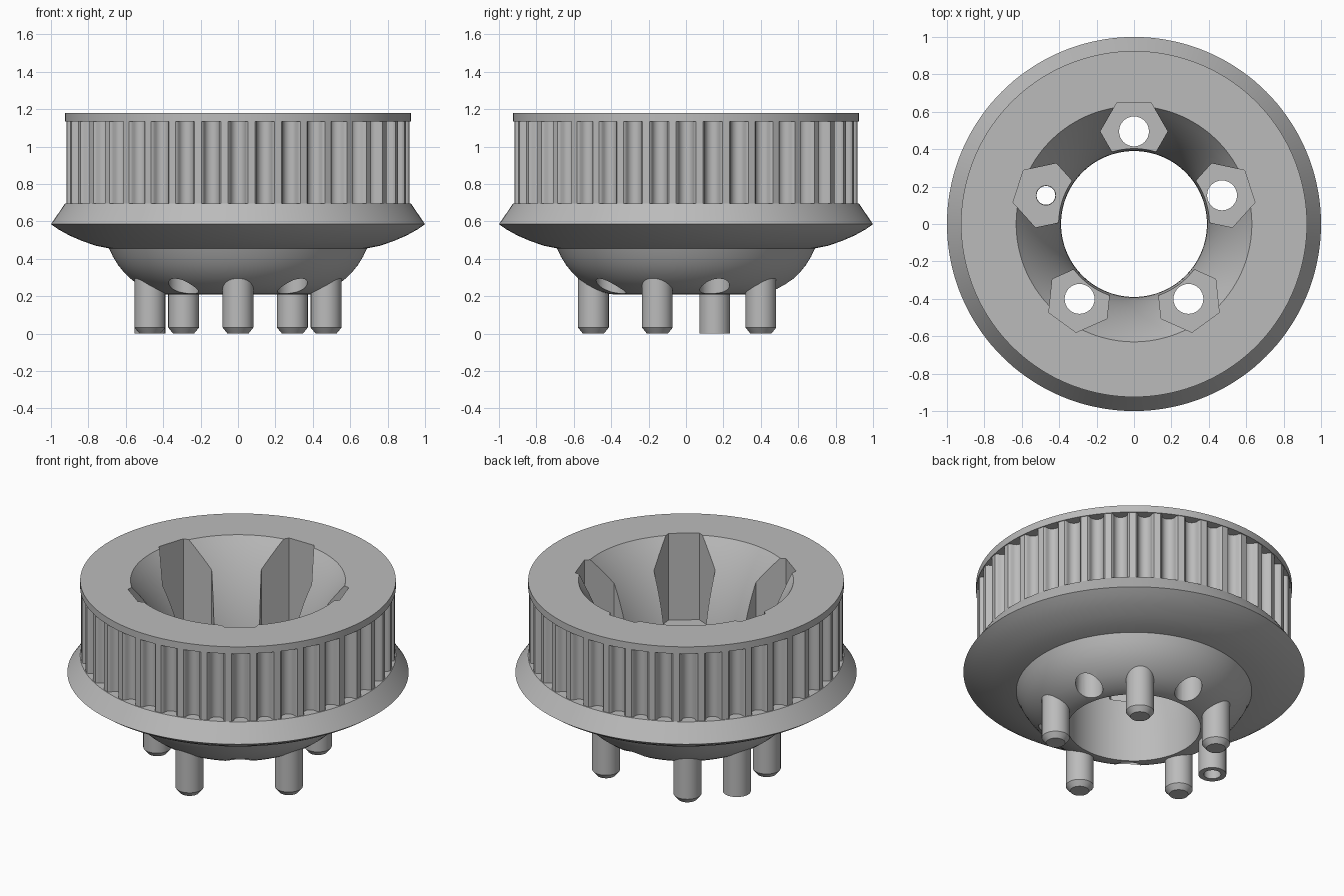
import bpy, bmesh
from math import sin, cos, pi, radians, sqrt, atan2, hypot
from mathutils import Vector

cube = bpy.data.objects.get("Cube")
if cube:
    bpy.data.objects.remove(cube, do_unlink=True)

grey = bpy.data.materials.new("plain grey")
grey.use_nodes = True
GREY = (0.5, 0.5, 0.5, 1.0)
grey.diffuse_color = GREY
for node in grey.node_tree.nodes:
    if node.type == 'BSDF_PRINCIPLED':
        node.inputs["Base Color"].default_value = GREY


def skin(bm, rings):
    """Join closed rings of points one to the next, and the last to the first."""
    loops = [[bm.verts.new(p) for p in ring] for ring in rings]
    count = len(loops[0])
    for i, a in enumerate(loops):
        b = loops[(i + 1) % len(loops)]
        for j in range(count):
            k = (j + 1) % count
            bm.faces.new((a[j], a[k], b[k], b[j]))


def lathe(bm, profile, centre=(0, 0), segments=32, start=0.0):
    """Revolve a closed (radius, height) profile about a vertical axis."""
    turns = [start + 2 * pi * s / segments for s in range(segments)]
    skin(bm, [[(centre[0] + r * cos(t), centre[1] + r * sin(t), z) for t in turns]
              for r, z in profile])


def finish(name, bm):
    bmesh.ops.remove_doubles(bm, verts=bm.verts, dist=1e-5)
    bmesh.ops.recalc_face_normals(bm, faces=bm.faces)
    mesh = bpy.data.meshes.new(name)
    bm.to_mesh(mesh)
    bm.free()
    mesh.materials.append(grey)
    obj = bpy.data.objects.new(name, mesh)
    bpy.context.collection.objects.link(obj)
    return obj


def activate(obj):
    bpy.ops.object.select_all(action='DESELECT')
    obj.select_set(True)
    bpy.context.view_layer.objects.active = obj


def smooth(obj):
    activate(obj)
    bpy.ops.object.shade_smooth_by_angle(angle=radians(32))


def bore_out(obj, cutter):
    cutter.hide_render = True
    activate(obj)
    mod = obj.modifiers.new("cut", 'BOOLEAN')
    mod.operation, mod.solver, mod.object = 'DIFFERENCE', 'EXACT', cutter
    bpy.ops.object.modifier_apply(modifier=mod.name)
    bpy.data.objects.remove(cutter, do_unlink=True)


TOP, BOTTOM, BORE, MOUTH = 1.18, 0.21, 0.39, 0.63
PITCH_R, PIN_R, TUBE_BORE = 0.495, 0.082, 0.05
FLOOR_Z, FLARE_Z = 0.62, 0.44


def spot(degrees):
    return PITCH_R * cos(radians(degrees)), PITCH_R * sin(radians(degrees))


hole_angles = [90 + 72 * i for i in range(5)]
pin_angles = [-90 + 72 * i for i in range(5)]
tube_angle = hole_angles[1]

# Hub: rim, belt seat, lower flange, rounded underside and flared bore
rise, spread = TOP - FLARE_Z, MOUTH - BORE
rho = (rise ** 2 + spread ** 2) / (2 * spread)
flare = []
for i in range(17):
    h = rise * i / 16
    flare.append((BORE + rho - sqrt(rho ** 2 - h ** 2), FLARE_Z + h))
profile = [(0.925, TOP), (0.925, 1.135), (0.85, 1.135), (0.85, 0.695), (0.925, 0.695),
           (1.0, 0.585), (0.96, 0.557), (0.9, 0.524), (0.83, 0.494), (0.76, 0.47), (0.69, 0.456),
           (0.668, 0.41), (0.64, 0.365), (0.61, 0.328), (0.575, 0.294), (0.535, 0.263),
           (0.495, 0.24), (0.45, 0.222), (0.41, 0.212), (BORE, BOTTOM)] + flare
bm = bmesh.new()
lathe(bm, profile, segments=144)
hub = finish("pulley_hub", bm)

# Hexagonal pockets opening into the flare
bm = bmesh.new()
for a in hole_angles:
    lathe(bm, [(0, FLOOR_Z), (0.18, FLOOR_Z), (0.18, 1.4), (0, 1.4)],
          spot(a), 6, radians(a + 90))
bore_out(hub, finish("pocket_cutter", bm))

# Round holes through the pocket floors
bm = bmesh.new()
for a in hole_angles:
    r = TUBE_BORE + 0.002 if a == tube_angle else 0.08
    lathe(bm, [(0, 0.1), (r, 0.1), (r, 0.7), (0, 0.7)], spot(a))
bore_out(hub, finish("hole_cutter", bm))
smooth(hub)

# Toothed belt ring with rounded grooves
TEETH = 40
groove = [(-0.053, 0.918), (-0.046, 0.912)]
groove += [(-0.041 * cos(pi * i / 8), 0.904 - 0.041 * sin(pi * i / 8)) for i in range(9)]
groove += [(0.046, 0.912), (0.053, 0.918)]
outline = []
for t in range(TEETH):
    for x, y in groove:
        outline.append((2 * pi * t / TEETH + atan2(x, y), hypot(x, y)))


def tooth_loop(z, radius=None):
    return [((radius or r) * cos(a), (radius or r) * sin(a), z) for a, r in outline]


bm = bmesh.new()
low, high = 0.69, 1.14
skin(bm, [tooth_loop(low), tooth_loop(high), tooth_loop(high, 0.83), tooth_loop(low, 0.83)])
smooth(finish("belt_teeth", bm))

# Chamfered locating pins
for i, a in enumerate(pin_angles):
    bm = bmesh.new()
    lathe(bm, [(0, 0), (0.056, 0), (PIN_R, 0.032), (PIN_R, 0.4), (0, 0.4)], spot(a))
    smooth(finish("locating_pin_%d" % (i + 1), bm))

# Hollow square-ended pin
bm = bmesh.new()
lathe(bm, [(TUBE_BORE, 0), (PIN_R, 0), (PIN_R, 0.4), (TUBE_BORE, 0.4)], spot(tube_angle))
smooth(finish("hollow_pin", bm))
